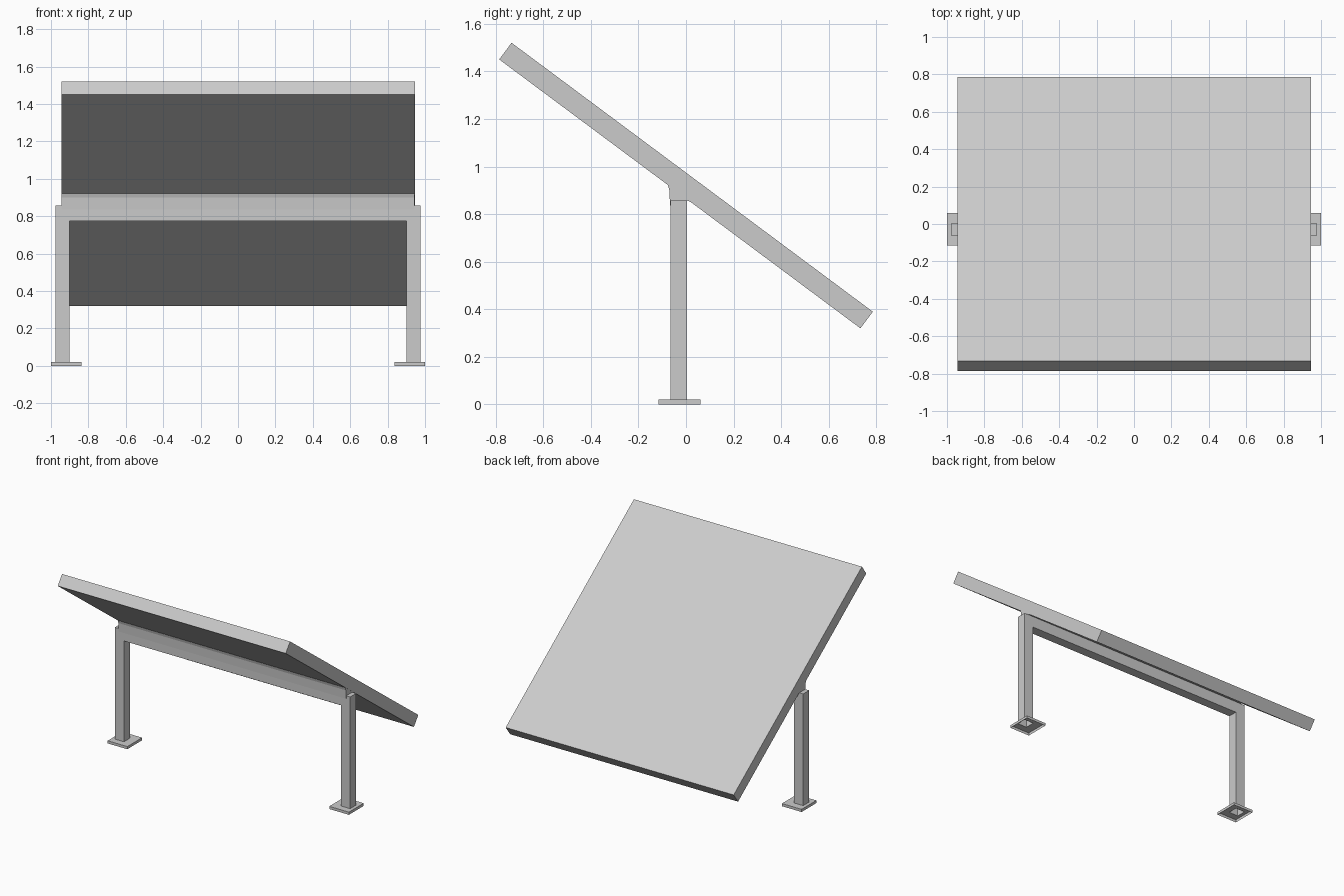
import bpy, bmesh

if "Cube" in bpy.data.objects:
    bpy.data.objects.remove(bpy.data.objects["Cube"])


def finish(name, bm):
    mesh = bpy.data.meshes.new(name)
    bm.to_mesh(mesh)
    bm.free()
    obj = bpy.data.objects.new(name, mesh)
    bpy.context.collection.objects.link(obj)
    return obj


def extrude_x(name, profile, half_width):
    """Closed solid from a (y, z) profile, symmetric in x."""
    bm = bmesh.new()
    face = bm.faces.new([bm.verts.new((-half_width, y, z)) for y, z in profile])
    ext = bmesh.ops.extrude_face_region(bm, geom=[face])["geom"]
    moved = [v for v in ext if isinstance(v, bmesh.types.BMVert)]
    bmesh.ops.translate(bm, verts=moved, vec=(2 * half_width, 0, 0))
    bmesh.ops.recalc_face_normals(bm, faces=bm.faces)
    return finish(name, bm)


def rect_shell(name, rings):
    """Stack of rectangles (x0, x1, y0, y1, z), open below and capped on top."""
    bm = bmesh.new()
    loops = [[bm.verts.new(p) for p in ((x0, y0, z), (x1, y0, z), (x1, y1, z), (x0, y1, z))]
             for x0, x1, y0, y1, z in rings]
    for a, b in zip(loops, loops[1:]):
        for i in range(4):
            j = (i + 1) % 4
            bm.faces.new((a[i], a[j], b[j], b[i]))
    bm.faces.new(loops[-1])
    return finish(name, bm)


POST_Y0, POST_Y1 = -0.065, 0.005

# Foot plate and post on each side: a shell open at the bottom
plate = (0.837, 1.0, -0.115, 0.06)
post = (0.90, 0.975, POST_Y0, POST_Y1)
legs = rect_shell("legs", [(*plate, 0.0), (*plate, 0.02), (*post, 0.02), (*post, 0.857)])
legs.modifiers.new("Mirror", 'MIRROR').use_axis[0] = True

# Horizontal beam between the posts
extrude_x("cross_beam", [(POST_Y0, 0.775), (POST_Y1, 0.775),
                         (POST_Y1, 0.857), (POST_Y0, 0.857)], 0.90)

# Shaped bracket joining the beam to the panel
extrude_x("panel_mount", [(-0.067, 0.836), (POST_Y1, 0.857), (0.022, 0.85), (0.02, 0.88),
                          (-0.07, 0.945), (-0.076, 0.922), (-0.07, 0.90)], 0.943)

# Tilted panel
extrude_x("panel", [(-0.785, 1.45), (0.733, 0.32), (0.785, 0.39), (-0.733, 1.52)], 0.945)
